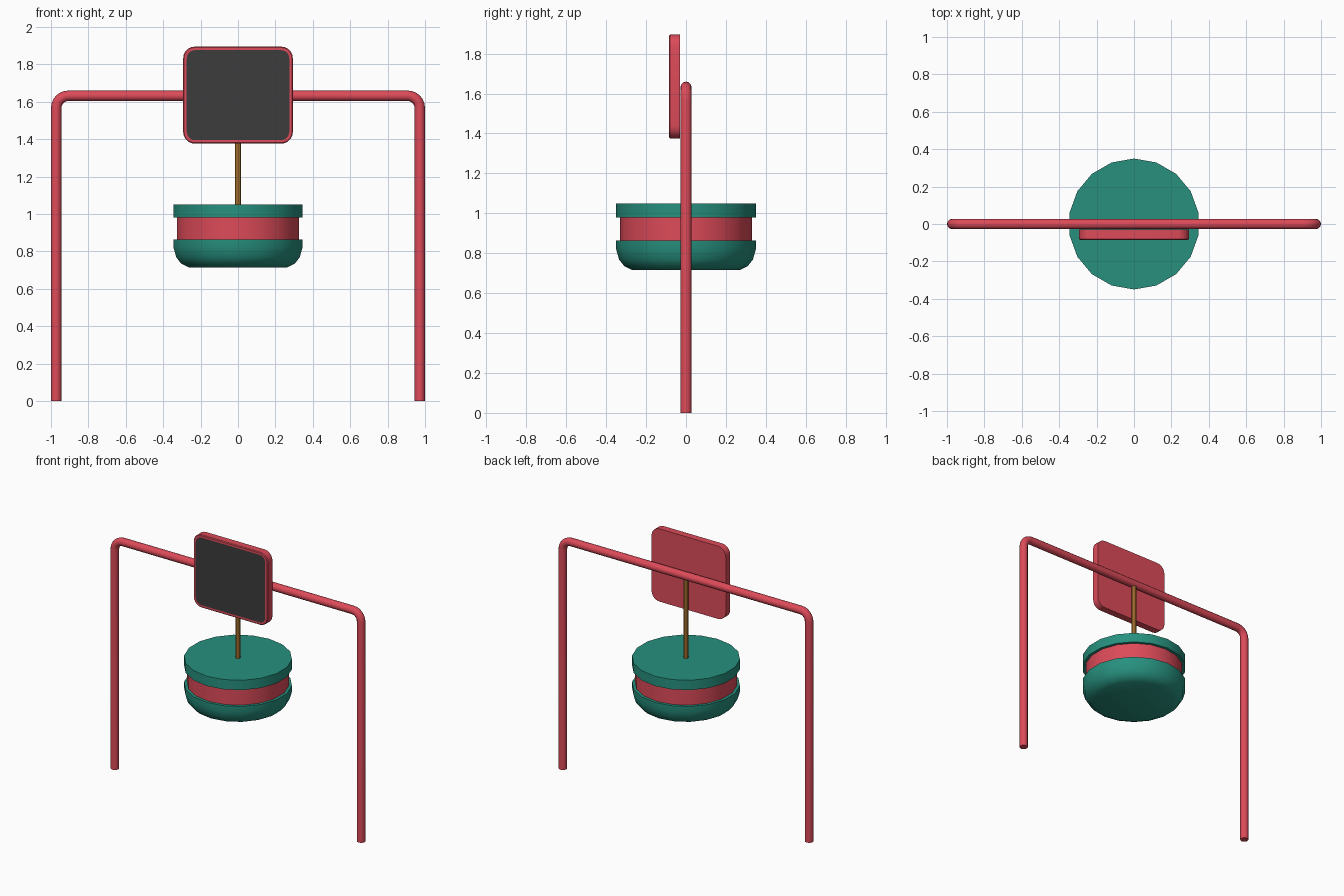
import bpy, bmesh, math

if "Cube" in bpy.data.objects:
    bpy.data.objects.remove(bpy.data.objects["Cube"])


def material(name, color):
    m = bpy.data.materials.new(name)
    m.diffuse_color = (*color, 1)
    m.use_nodes = True
    m.node_tree.nodes["Principled BSDF"].inputs["Base Color"].default_value = m.diffuse_color
    return m


red = material("red", (0.72, 0.07, 0.10))
teal = material("teal", (0.02, 0.28, 0.21))
ochre = material("ochre", (0.55, 0.24, 0.04))
dark = material("dark", (0.045, 0.045, 0.045))


def finish(name, bm, *mats):
    bmesh.ops.recalc_face_normals(bm, faces=bm.faces[:])
    me = bpy.data.meshes.new(name)
    bm.to_mesh(me)
    bm.free()
    ob = bpy.data.objects.new(name, me)
    bpy.context.collection.objects.link(ob)
    for m in mats:
        me.materials.append(m)
    bpy.ops.object.select_all(action='DESELECT')
    ob.select_set(True)
    bpy.context.view_layer.objects.active = ob
    bpy.ops.object.shade_smooth_by_angle(angle=math.radians(35))
    return ob


def lathe(name, profile, sides, mat):
    """Closed solid from (radius, z) points, capped at both ends."""
    bm = bmesh.new()
    rings = []
    for r, z in profile:
        rings.append([bm.verts.new((r * math.cos(a), r * math.sin(a), z))
                      for a in (math.pi / 2 + i * math.tau / sides for i in range(sides))])
    for lo, hi in zip(rings, rings[1:]):
        for i in range(sides):
            j = (i + 1) % sides
            bm.faces.new((lo[i], lo[j], hi[j], hi[i]))
    bm.faces.new(rings[0])
    bm.faces.new(rings[-1])
    return finish(name, bm, mat)


def arc(cx, cz, r, start, end, steps):
    return [(cx + r * math.cos(math.radians(start + (end - start) * i / steps)),
             cz + r * math.sin(math.radians(start + (end - start) * i / steps)))
            for i in range(steps + 1)]


# Bent pipe frame, swept along one path
X, TOP, R, PIPE = 0.972, 1.632, 0.065, 0.028
path = ([(-X, 0)] + arc(-X + R, TOP - R, R, 180, 90, 6)
        + arc(X - R, TOP - R, R, 90, 0, 6) + [(X, 0)])
bm = bmesh.new()
rings = []
for k, (x, z) in enumerate(path):
    # direction pointing out of the bend
    ang = math.pi if k == 0 else 0 if k == len(path) - 1 else math.radians(
        180 - 15 * (k - 1) if k <= 7 else 90 - 15 * (k - 8))
    ring = []
    for i in range(12):
        t = i * math.tau / 12
        c = PIPE * math.cos(t)
        ring.append(bm.verts.new((x + c * math.cos(ang), PIPE * math.sin(t),
                                  z + c * math.sin(ang))))
    rings.append(ring)
for a, b in zip(rings, rings[1:]):
    for i in range(12):
        j = (i + 1) % 12
        bm.faces.new((a[i], a[j], b[j], b[i]))
bm.faces.new(rings[0])
bm.faces.new(rings[-1])
finish("pipe_frame", bm, red)

# Rounded sign board with a dark inset face
W, Z0, Z1, C = 0.293, 1.376, 1.895, 0.062
outline = (arc(W - C, Z1 - C, C, 0, 90, 5) + arc(C - W, Z1 - C, C, 90, 180, 5)
           + arc(C - W, Z0 + C, C, 180, 270, 5) + arc(W - C, Z0 + C, C, 270, 360, 5))
bm = bmesh.new()
front = bm.faces.new([bm.verts.new((x, -0.085, z)) for x, z in outline])
ext = bmesh.ops.extrude_face_region(bm, geom=[front], use_keep_orig=True)
bmesh.ops.translate(bm, verts=[v for v in ext["geom"] if isinstance(v, bmesh.types.BMVert)],
                    vec=(0, 0.055, 0))
bmesh.ops.recalc_face_normals(bm, faces=bm.faces[:])
front = min((f for f in bm.faces if len(f.verts) > 4),
            key=lambda f: f.calc_center_median().y)
bmesh.ops.bevel(bm, geom=list(front.edges), offset=0.005, segments=1, affect='EDGES')
front = min((f for f in bm.faces if len(f.verts) > 4),
            key=lambda f: f.calc_center_median().y)
bmesh.ops.inset_region(bm, faces=[front], thickness=0.014)
front.material_index = 1
finish("sign_board", bm, red, dark)

# Hanging cord
lathe("cord", [(0.018, 1.04), (0.018, TOP)], 10, ochre)

# Hanging drum: lid, band and rounded base
lathe("drum_lid", [(0.35, 0.98), (0.35, 1.05)], 18, teal)
lathe("drum_band", [(0.33, 0.855), (0.33, 0.985)], 18, red)
lathe("drum_base", [(0.268, 0.715), (0.308, 0.734), (0.335, 0.768),
                    (0.35, 0.82), (0.35, 0.863)], 18, teal)
